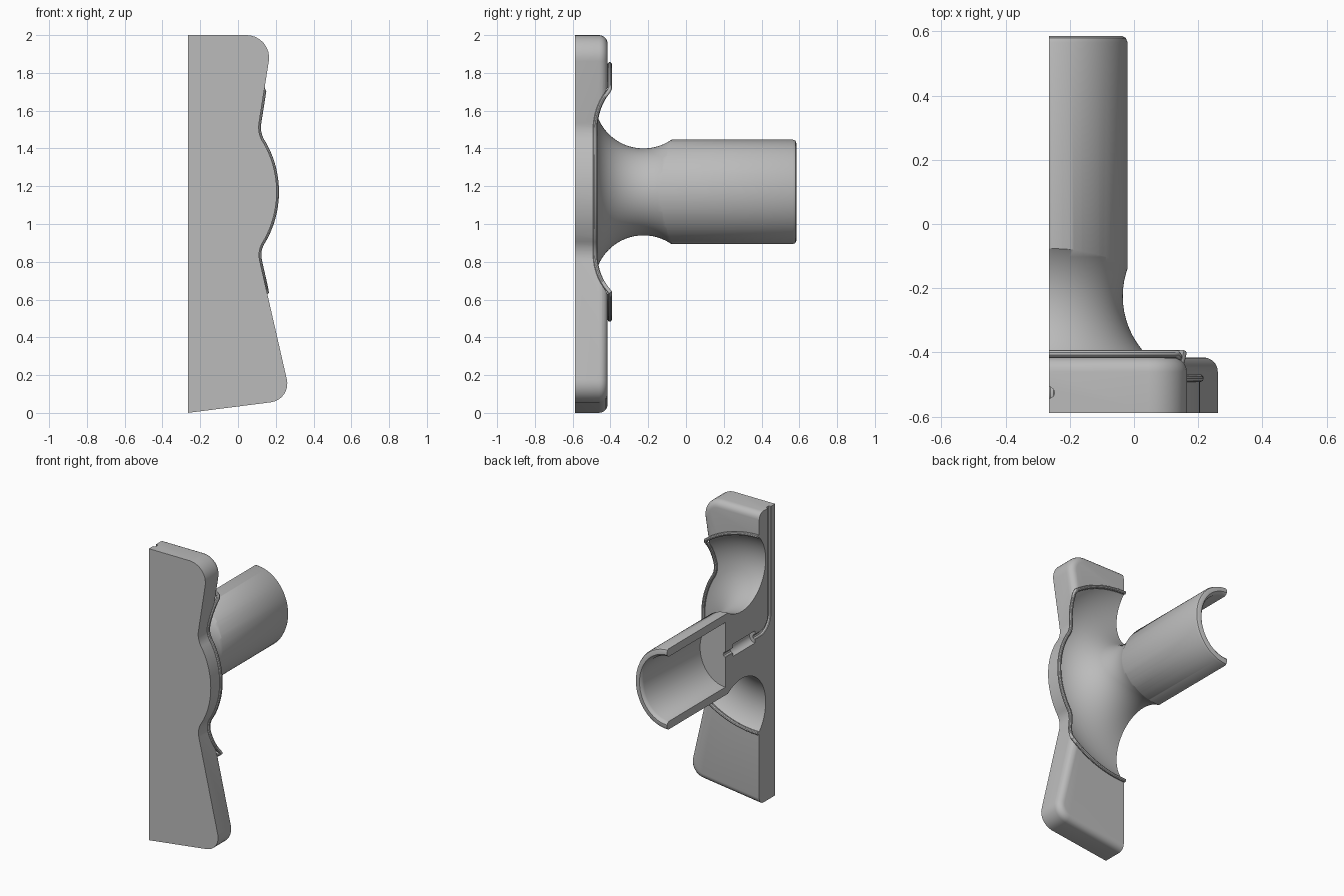
import bpy, bmesh, math
from mathutils import Vector

if "Cube" in bpy.data.objects:
    bpy.data.objects.remove(bpy.data.objects["Cube"])

CUT_X, AXIS_Z = -0.265, 1.17      # section plane and handle axis
BACK, FRONT = -0.415, -0.588      # plate faces
BOWL_R, BOWL_TUBE, BOWL_Y = 0.49, 0.26, -0.225

grey = bpy.data.materials.new("plain grey")
grey.use_nodes = True
grey.diffuse_color = (0.5, 0.5, 0.5, 1)
grey.node_tree.nodes["Principled BSDF"].inputs["Base Color"].default_value = (0.5, 0.5, 0.5, 1)


def finish(name, bm):
    bmesh.ops.recalc_face_normals(bm, faces=bm.faces)
    mesh = bpy.data.meshes.new(name)
    bm.to_mesh(mesh)
    bm.free()
    mesh.materials.append(grey)
    ob = bpy.data.objects.new(name, mesh)
    bpy.context.collection.objects.link(ob)
    return ob


def select(ob):
    bpy.ops.object.select_all(action="DESELECT")
    ob.select_set(True)
    bpy.context.view_layer.objects.active = ob


def lathe(name, profile, squash=1.0, n=96):
    """Solid of revolution about the handle axis from (radius, y) points."""
    bm = bmesh.new()
    rings = []
    for r, y in profile:
        angles = [2 * math.pi * (i + 0.5) / n for i in range(n)]
        rings.append([bm.verts.new((CUT_X + squash * r * math.cos(a), y,
                                    AXIS_Z + r * math.sin(a))) for a in angles])
    for a, b in zip(rings, rings[1:]):
        for i in range(n):
            j = (i + 1) % n
            bm.faces.new((a[i], a[j], b[j], b[i]))
    bm.faces.new(rings[0])
    bm.faces.new(rings[-1])
    return finish(name, bm)


def tube(name, points, radius):
    cu = bpy.data.curves.new(name, "CURVE")
    cu.dimensions = "3D"
    cu.bevel_depth, cu.bevel_resolution, cu.use_fill_caps = radius, 3, True
    sp = cu.splines.new("POLY")
    sp.points.add(len(points) - 1)
    for p, co in zip(sp.points, points):
        p.co = (*co, 1)
    ob = bpy.data.objects.new(name, cu)
    bpy.context.collection.objects.link(ob)
    select(ob)
    bpy.ops.object.convert(target="MESH")
    ob = bpy.context.object
    ob.data.materials.clear()
    ob.data.materials.append(grey)
    return ob


def combine(body, other, operation):
    other.hide_render = True
    mod = body.modifiers.new("join", "BOOLEAN")
    mod.operation, mod.solver, mod.object = operation, "EXACT", other
    select(body)
    bpy.ops.object.modifier_apply(modifier=mod.name)
    bpy.data.objects.remove(other)


def rounded(corners, steps=8):
    """Round each (x, z, tangent length) corner with a circular conic."""
    out = []
    for i, (x, z, t) in enumerate(corners):
        p = Vector((x, z))
        if not t:
            out.append(p)
            continue
        a = p + (Vector(corners[i - 1][:2]) - p).normalized() * t
        b = p + (Vector(corners[(i + 1) % len(corners)][:2]) - p).normalized() * t
        w = math.cos((p - a).angle(b - p) / 2)
        for k in range(steps + 1):
            s = k / steps
            c0, c1, c2 = (1 - s) ** 2, 2 * s * (1 - s) * w, s * s
            out.append((a * c0 + p * c1 + b * c2) / (c0 + c1 + c2))
    return out


# Plate outline: flared foot, waist, side bulge, waist, flared head
bulge = []
for i in range(-10, 11):
    dz = 0.025 * i
    bulge.append((-0.315 + math.sqrt(0.52 ** 2 - dz * dz), AXIS_Z + dz, 0))
outline = rounded([(-0.4, -0.017, 0), (0.283, 0.07, 0.11), (0.1025, 0.86, 0.055)]
                  + bulge + [(0.1025, 1.48, 0.055), (0.185, 2.0, 0.14), (-0.4, 2.0, 0)])

# Plate with a softened back edge
bm = bmesh.new()
front = bm.faces.new([bm.verts.new((p.x, FRONT, p.y)) for p in outline])
ext = bmesh.ops.extrude_face_region(bm, geom=[front], use_keep_orig=True)
for v in [g for g in ext["geom"] if isinstance(g, bmesh.types.BMVert)]:
    v.co.y = BACK
rim = [e for e in bm.edges if all(abs(v.co.y - BACK) < 1e-4 for v in e.verts)]
bmesh.ops.bevel(bm, geom=rim, offset=0.045, segments=5, profile=0.5, affect="EDGES")
body = finish("plate_and_handle", bm)

# Neck block and oval handle, then the round bowl that carves the neck
combine(body, lathe("neck", [(0.4, -0.55), (0.4, -0.17)]), "UNION")
combine(body, lathe("handle", [(0.277, -0.4), (0.277, 0.565), (0.271, 0.579), (0.257, 0.585)],
                    0.885), "UNION")
bpy.ops.mesh.primitive_torus_add(major_radius=BOWL_R, minor_radius=BOWL_TUBE,
                                 major_segments=128, minor_segments=64,
                                 location=(CUT_X, BOWL_Y, AXIS_Z),
                                 rotation=(math.pi / 2, 0, 0))
combine(body, bpy.context.object, "DIFFERENCE")

# Hollow handle, inner pocket and wire channel
combine(body, lathe("bore", [(0.222, -0.05), (0.222, 0.56), (0.228, 0.575), (0.245, 0.59)],
                    0.87), "DIFFERENCE")
combine(body, lathe("pocket", [(0.042, -0.37), (0.042, -0.13)], n=32), "DIFFERENCE")
path = [(CUT_X, 0.0, AXIS_Z), (CUT_X, -0.43, AXIS_Z)]
for i in range(1, 9):
    a = math.pi / 2 * i / 8
    path.append((CUT_X, -0.43 - 0.095 * math.sin(a), AXIS_Z + 0.095 * (1 - math.cos(a))))
path.append((CUT_X, -0.525, 2.1))
combine(body, tube("channel", path, 0.018), "DIFFERENCE")

# Flat section face
bpy.ops.mesh.primitive_cube_add(size=4, location=(CUT_X - 2, 0, 1))
combine(body, bpy.context.object, "DIFFERENCE")


def reach(angle):
    """Distance from the handle axis to the plate outline."""
    d, o, best = Vector((math.cos(angle), math.sin(angle))), Vector((CUT_X, AXIS_Z)), 9.0
    for p, q in zip(outline, outline[1:]):
        e, f = q - p, p - o
        det = d.x * e.y - d.y * e.x
        if abs(det) > 1e-9:
            t = (f.x * e.y - f.y * e.x) / det
            s = (f.x * d.y - f.y * d.x) / det
            if t > 0 and -1e-6 <= s <= 1:
                best = min(best, t)
    return best


# Raised bead around the bowl edge
bead = []
for i in range(161):
    a = math.pi * (i / 160 - 0.5)
    r = min(0.675, reach(a))
    y = BOWL_Y - math.sqrt(BOWL_TUBE ** 2 - (r - BOWL_R) ** 2)
    bead.append((CUT_X + r * math.cos(a), y + 0.004, AXIS_Z + r * math.sin(a)))
lip = tube("bowl_lip", bead, 0.012)

for ob in (body, lip):
    select(ob)
    bpy.ops.object.shade_smooth_by_angle(angle=math.radians(35))
